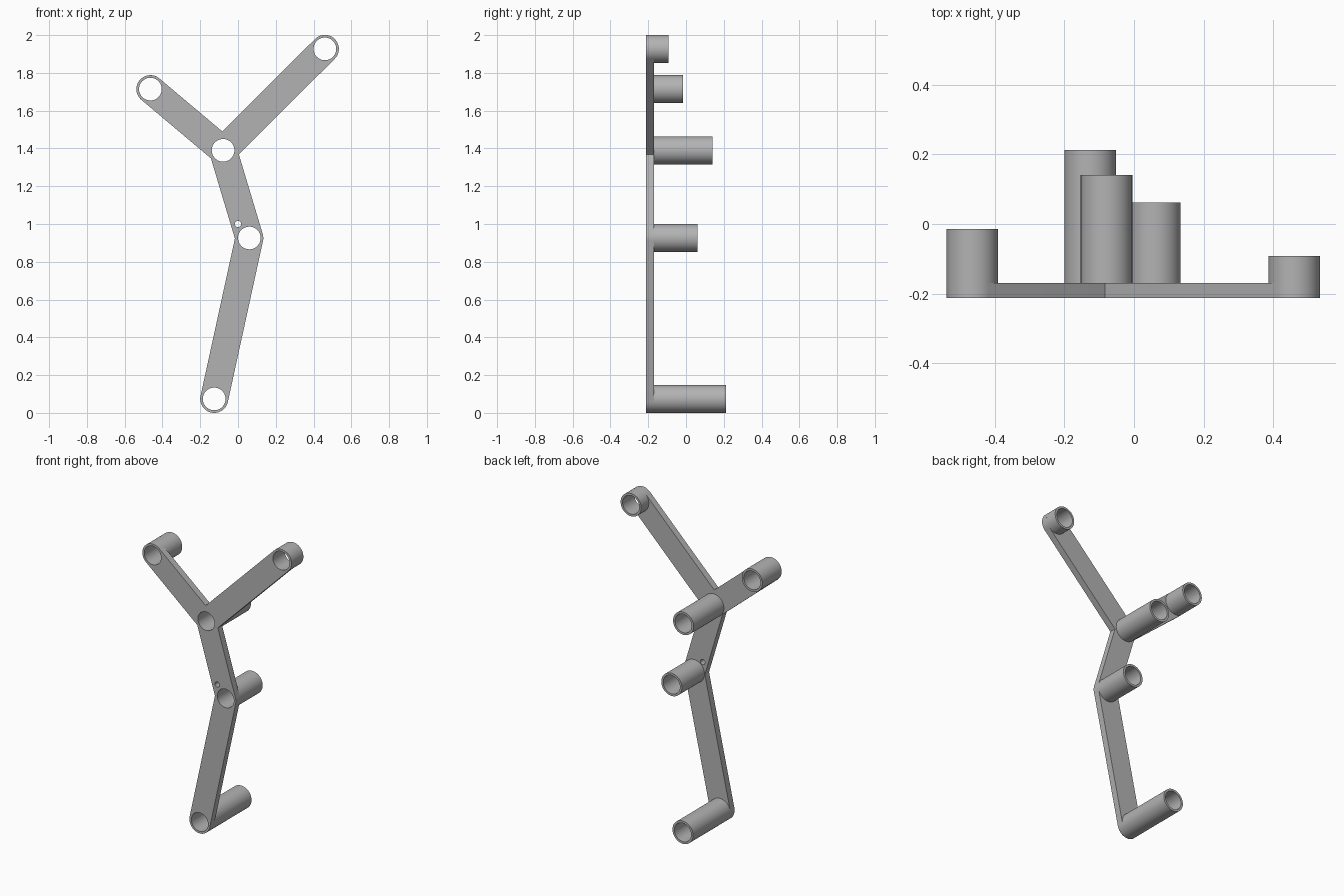
import bpy, bmesh, math
from mathutils import Vector, Matrix

cube = bpy.data.objects.get("Cube")
if cube:
    bpy.data.objects.remove(cube)

OUTER, BORE = 0.074, 0.06
FRONT, BACK = -0.213, -0.17
# joint centre (x, z) and the y where its tube ends
JOINTS = {
    "upper_left": ((0.46, 1.927), -0.092),
    "upper_right": ((-0.464, 1.714), -0.015),
    "fork": ((-0.079, 1.39), 0.14),
    "elbow": ((0.06, 0.926), 0.062),
    "foot": ((-0.126, 0.074), 0.213),
}

grey = bpy.data.materials.new("grey")
grey.use_nodes = True
colour = (0.45, 0.45, 0.45, 1)
grey.diffuse_color = colour
grey.node_tree.nodes["Principled BSDF"].inputs["Base Color"].default_value = colour


def circle(centre, radius, count=48):
    return [Vector(centre) + radius * Vector((math.cos(a), math.sin(a)))
            for a in (math.tau * i / count for i in range(count))]


def extrude_loops(name, loops, y0, y1, open_front=False):
    """Fill an outline with holes and extrude it from y0 to y1."""
    curve = bpy.data.curves.new(name, "CURVE")
    curve.dimensions = "2D"
    curve.fill_mode = "BOTH"
    curve.extrude = (y1 - y0) / 2
    for loop in loops:
        spline = curve.splines.new("POLY")
        spline.points.add(len(loop) - 1)
        for point, p in zip(spline.points, loop):
            point.co = (p.x, p.y, 0, 1)
        spline.use_cyclic_u = True
    helper = bpy.data.objects.new(name + "_profile", curve)
    bpy.context.collection.objects.link(helper)
    graph = bpy.context.evaluated_depsgraph_get()
    mesh = bpy.data.meshes.new_from_object(helper.evaluated_get(graph))
    bpy.data.objects.remove(helper)
    mesh.transform(Matrix.Translation((0, (y0 + y1) / 2, 0)) @ Matrix.Rotation(math.pi / 2, 4, "X"))

    bm = bmesh.new()
    bm.from_mesh(mesh)
    bmesh.ops.remove_doubles(bm, verts=bm.verts, dist=0.0001)
    bmesh.ops.recalc_face_normals(bm, faces=bm.faces)
    if open_front:
        hidden = [f for f in bm.faces if f.normal.y < -0.9]
        bmesh.ops.delete(bm, geom=hidden, context="FACES")
    bm.to_mesh(mesh)
    bm.free()

    mesh.materials.clear()
    mesh.materials.append(grey)
    obj = bpy.data.objects.new(name, mesh)
    bpy.context.collection.objects.link(obj)
    bpy.ops.object.select_all(action="DESELECT")
    obj.select_set(True)
    bpy.context.view_layer.objects.active = obj
    bpy.ops.object.shade_smooth_by_angle(angle=math.radians(25))


# Plate outline: walk round the branching arms, offset to the right
tour = ["foot", "elbow", "fork", "upper_left", "fork", "upper_right", "fork", "elbow"]
path = [Vector(JOINTS[name][0]) for name in tour]
outline = []
for i, here in enumerate(path):
    d1 = (here - path[i - 1]).normalized()
    d2 = (path[(i + 1) % len(path)] - here).normalized()
    n1, n2 = Vector((d1.y, -d1.x)), Vector((d2.y, -d2.x))
    turn = math.atan2(d1.x * d2.y - d1.y * d2.x, d1.dot(d2))
    if d1.dot(d2) < -0.999:
        turn = math.pi
    if turn > 0:  # rounded outer corner
        steps = max(2, round(turn / math.radians(7.5)))
        start = math.atan2(n1.y, n1.x)
        for k in range(steps + 1):
            a = start + turn * k / steps
            outline.append(here + OUTER * Vector((math.cos(a), math.sin(a))))
    else:  # sharp inner corner
        outline.append(here + OUTER * (n1 + n2) / (1 + n1.dot(n2)))

# Plate with bored joints and a small pin hole
holes = [circle(c, BORE) for c, _ in JOINTS.values()]
holes.append(circle((0, 1.0), 0.017, 24))
extrude_loops("branching_plate", [outline] + holes, FRONT, BACK)

# Tubes behind each joint
for name, (centre, end) in JOINTS.items():
    extrude_loops(name + "_tube", [circle(centre, OUTER), circle(centre, BORE)], BACK, end, True)
